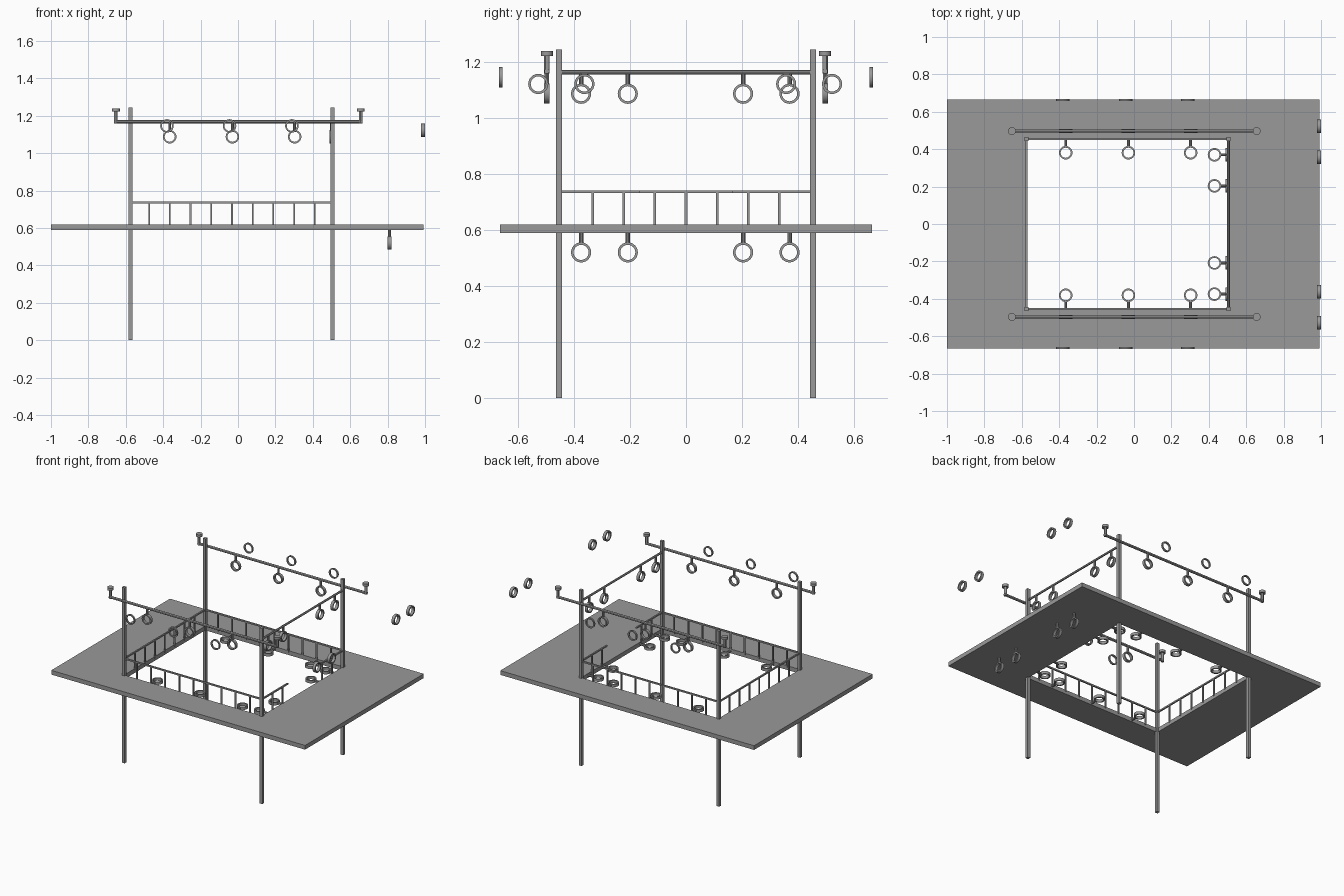
import bpy, bmesh
from mathutils import Vector

cube = bpy.data.objects.get("Cube")
if cube:
    bpy.data.objects.remove(cube)

grey = bpy.data.materials.new("steel grey")
grey.use_nodes = True
COLOUR = (0.32, 0.32, 0.32, 1)
grey.diffuse_color = COLOUR
grey.node_tree.nodes["Principled BSDF"].inputs["Base Color"].default_value = COLOUR

LEFT, RIGHT, SIDE = 0.505, -0.575, 0.454   # opening, on the post centre lines
DECK_LOW, DECK_TOP = 0.59, 0.62
RING_X = (-0.365, -0.03, 0.303)            # rings along the long sides
RING_Y = (-0.375, -0.208, 0.204, 0.37)     # rings along the left side
RING_R = 0.036


def finish(name, bm, smooth=False):
    bmesh.ops.recalc_face_normals(bm, faces=bm.faces)
    mesh = bpy.data.meshes.new(name)
    bm.to_mesh(mesh)
    bm.free()
    mesh.materials.append(grey)
    obj = bpy.data.objects.new(name, mesh)
    bpy.context.collection.objects.link(obj)
    if smooth:
        bpy.ops.object.select_all(action='DESELECT')
        obj.select_set(True)
        bpy.context.view_layer.objects.active = obj
        bpy.ops.object.shade_smooth_by_angle()
    return obj


def bar(name, a, b, width, sides=4):
    """Straight bar from a to b: square when it has four sides, otherwise round."""
    a, b = Vector(a), Vector(b)
    bm = bmesh.new()
    if sides == 4:
        bmesh.ops.create_cube(bm, size=1)
        size = [max(abs(d), width) for d in b - a]
        bmesh.ops.scale(bm, vec=size, verts=bm.verts)
    else:
        bmesh.ops.create_cone(bm, cap_ends=True, segments=sides, radius1=width / 2,
                              radius2=width / 2, depth=(b - a).length)
        turn = (b - a).to_track_quat('Z', 'Y').to_matrix()
        bmesh.ops.rotate(bm, matrix=turn, verts=bm.verts)
    bmesh.ops.translate(bm, vec=(a + b) / 2, verts=bm.verts)
    return finish(name, bm, sides > 4)


def ring(name, centre, axis, depth=0.02):
    """Flat-sided hoop around the given axis."""
    bm = bmesh.new()
    edges = []
    for radius in (RING_R, RING_R - 0.009):
        made = bmesh.ops.create_circle(bm, segments=24, radius=radius)
        edges += list({e for v in made["verts"] for e in v.link_edges})
    faces = bmesh.ops.bridge_loops(bm, edges=edges)["faces"]
    top = bmesh.ops.extrude_face_region(bm, geom=faces, use_keep_orig=True)["geom"]
    moved = [v for v in top if isinstance(v, bmesh.types.BMVert)]
    bmesh.ops.translate(bm, vec=(0, 0, depth), verts=moved)
    bmesh.ops.translate(bm, vec=(0, 0, -depth / 2), verts=bm.verts)
    turn = Vector(axis).to_track_quat('Z', 'Y').to_matrix()
    bmesh.ops.rotate(bm, matrix=turn, verts=bm.verts)
    bmesh.ops.translate(bm, vec=centre, verts=bm.verts)
    return finish(name, bm, True)


def hung_ring(name, anchor, direction, reach, axis):
    """Ring held away from an anchor point by a short stem."""
    anchor, direction = Vector(anchor), Vector(direction)
    centre = anchor + direction * reach
    ring(name, centre, axis)
    bar(name + "_stem", anchor, centre - direction * (RING_R - 0.004), 0.016, 10)


# Deck with a rectangular opening
bm = bmesh.new()
loops = []
for x0, x1, y in ((-1, 0.992, 0.665), (RIGHT, LEFT, SIDE)):
    corners = ((x0, -y), (x1, -y), (x1, y), (x0, y))
    loops.append([[bm.verts.new((cx, cy, z)) for cx, cy in corners]
                  for z in (DECK_LOW, DECK_TOP)])
(outer_low, outer_top), (inner_low, inner_top) = loops
for p, q in ((outer_low, outer_top), (inner_low, inner_top),
             (outer_low, inner_low), (outer_top, inner_top)):
    for i in range(4):
        j = (i + 1) % 4
        bm.faces.new((p[i], p[j], q[j], q[i]))
finish("deck", bm)

# Corner posts
for x in (RIGHT, LEFT):
    for y in (-SIDE, SIDE):
        bar("post", (x, y, 0), (x, y, 1.245), 0.022)

# Guard rails and balusters, with a gap in the middle of the left side
RAIL_Z = 0.737


def baluster(x, y):
    bar("baluster", (x, y, DECK_TOP - 0.01), (x, y, RAIL_Z), 0.009)


for s, side in ((-1, "front"), (1, "back")):
    y = s * SIDE
    bar(side + "_guard_rail", (RIGHT, y, RAIL_Z), (LEFT, y, RAIL_Z), 0.01)
    for i in range(9):
        baluster(-0.475 + i * 0.1107, y)
    bar("left_guard_rail", (LEFT, y, RAIL_Z), (LEFT, s * 0.165, RAIL_Z), 0.01)
    for k in (2, 3):
        baluster(LEFT, s * k * 0.111)
bar("right_guard_rail", (RIGHT, -SIDE, RAIL_Z), (RIGHT, SIDE, RAIL_Z), 0.01)
for i in range(-3, 4):
    baluster(RIGHT, i * 0.111)

# Overhead rails with capped upright ends
for s, side in ((-1, "front"), (1, "back")):
    y = s * 0.497
    bar(side + "_top_rail", (-0.662, y, 1.168), (0.665, y, 1.168), 0.018, 12)
    for x in (-0.653, 0.656):
        bar("rail_end", (x, y, 1.16), (x, y, 1.225), 0.02, 12)
        bar("rail_cap", (x, y, 1.222), (x, y, 1.24), 0.042, 16)

    # Rings below the rail, inside the opening, and free beyond the deck edge
    for x in RING_X:
        hung_ring("top_ring", (x, y, 1.168), (0, 0, -1), 0.08, (0, 1, 0))
        hung_ring("deck_ring", (x, s * SIDE, 0.605), (0, -s, 0), 0.073, (0, 0, 1))
        ring("outer_ring", (x - 0.015, s * 0.662, 1.146), (0, 1, 0), 0.011)

# Left overhead rail and its rings
bar("left_top_rail", (LEFT, -SIDE, 1.164), (LEFT, SIDE, 1.164), 0.015, 12)
for y in RING_Y:
    hung_ring("left_top_ring", (LEFT - 0.005, y, 1.164), (0, 0, -1), 0.077, (1, 0, 0))
    hung_ring("left_deck_ring", (LEFT, y, 0.605), (-1, 0, 0), 0.075, (0, 0, 1))
    hung_ring("under_deck_ring", (0.81, y, DECK_LOW), (0, 0, -1), 0.07, (1, 0, 0))
for y in (-0.528, -0.363, 0.358, 0.522):
    ring("left_outer_ring", (0.989, y, 1.122), (1, 0, 0))
